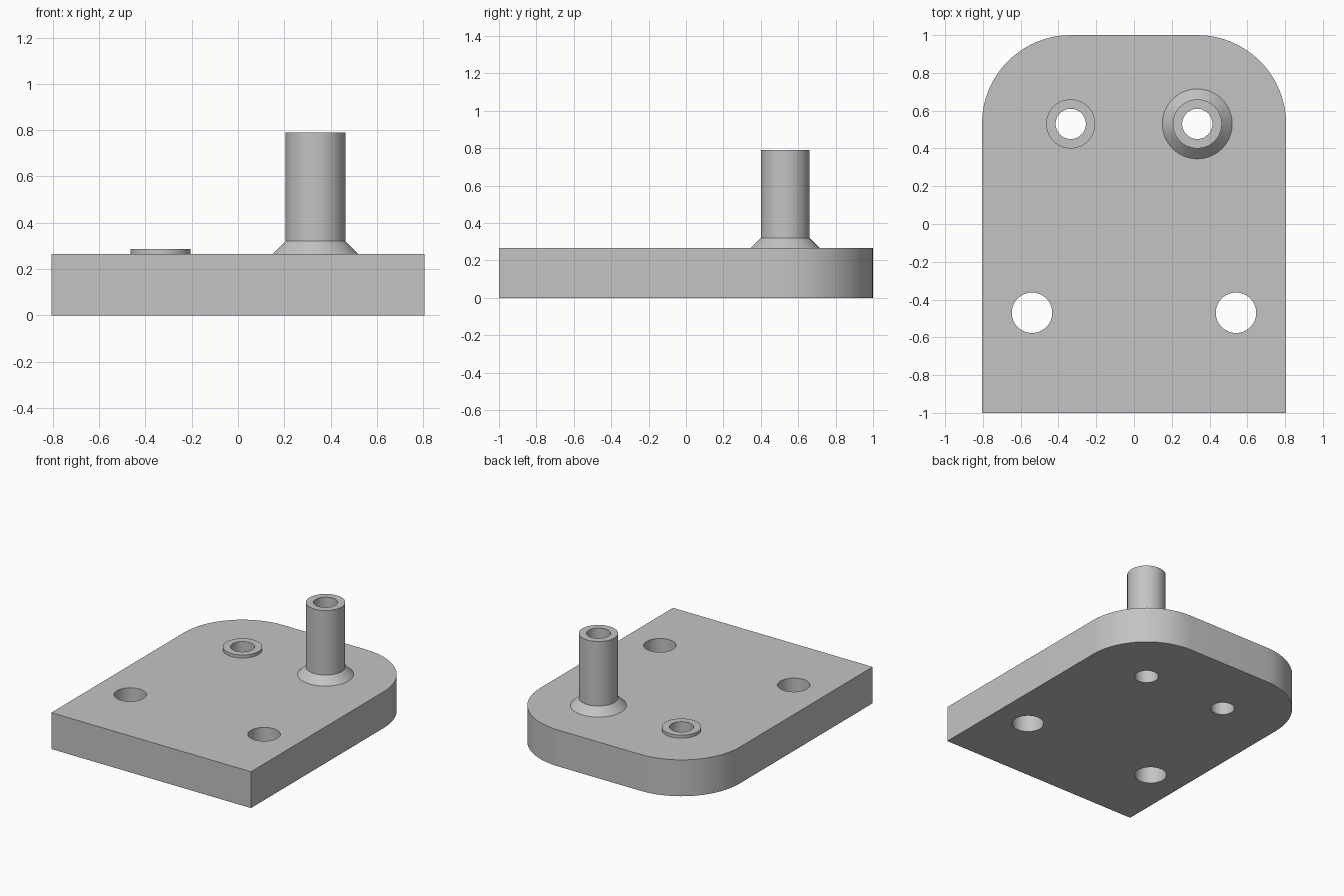
import bpy
import bmesh
from math import cos, sin, pi, radians

if "Cube" in bpy.data.objects:
    bpy.data.objects.remove(bpy.data.objects["Cube"], do_unlink=True)

HALF_X, HALF_Y, THICK = 0.805, 1.0, 0.265
CORNER = 0.47
BOSS_X, BOSS_Y = HALF_X - CORNER, HALF_Y - CORNER
BOSS_R, BORE_R, FLARE_R = 0.13, 0.08, 0.185
SCREW_X, SCREW_Y, SCREW_R = 0.54, -0.47, 0.107
SEGMENTS = 64

grey = bpy.data.materials.new("light_grey")
grey.use_nodes = True
colour = (0.55, 0.55, 0.55, 1)
grey.diffuse_color = colour
grey.node_tree.nodes["Principled BSDF"].inputs["Base Color"].default_value = colour


def new_object(name, bm):
    bmesh.ops.recalc_face_normals(bm, faces=bm.faces)
    mesh = bpy.data.meshes.new(name)
    bm.to_mesh(mesh)
    bm.free()
    mesh.materials.append(grey)
    obj = bpy.data.objects.new(name, mesh)
    bpy.context.collection.objects.link(obj)
    return obj


def turned(name, x, y, profile):
    """Solid of revolution from (radius, height) pairs."""
    bm = bmesh.new()
    rings = [[bm.verts.new((x + r * cos(2 * pi * i / SEGMENTS),
                            y + r * sin(2 * pi * i / SEGMENTS), z))
              for i in range(SEGMENTS)] for r, z in profile]
    for low, high in zip(rings, rings[1:]):
        for i in range(SEGMENTS):
            j = (i + 1) % SEGMENTS
            bm.faces.new((low[i], low[j], high[j], high[i]))
    bm.faces.new(rings[0])
    bm.faces.new(rings[-1])
    return new_object(name, bm)


def combine(target, tool, operation):
    """Apply a boolean and discard the tool object."""
    mod = target.modifiers.new(tool.name, 'BOOLEAN')
    mod.operation = operation
    mod.solver = 'EXACT'
    mod.object = tool
    tool.hide_render = True
    bpy.context.view_layer.objects.active = target
    bpy.ops.object.modifier_apply(modifier=mod.name)
    bpy.data.objects.remove(tool, do_unlink=True)


# Base plate: square front corners, rounded back corners
outline = [(-HALF_X, -HALF_Y), (HALF_X, -HALF_Y)]
steps = SEGMENTS // 4
for side, start in ((1, 0), (-1, pi / 2)):
    for i in range(steps + 1):
        a = start + i / steps * pi / 2
        outline.append((side * BOSS_X + CORNER * cos(a), BOSS_Y + CORNER * sin(a)))
bm = bmesh.new()
base = bm.faces.new([bm.verts.new((x, y, 0)) for x, y in outline])
top = bmesh.ops.extrude_face_region(bm, geom=[base])["geom"]
bmesh.ops.translate(bm, vec=(0, 0, THICK),
                    verts=[v for v in top if isinstance(v, bmesh.types.BMVert)])
plate = new_object("mounting_plate", bm)

# Tall post with flared foot, and low raised collar, rooted in the plate
sunk = THICK / 2
tall_post = turned("tall_post", BOSS_X, BOSS_Y,
                   [(FLARE_R, sunk), (FLARE_R, THICK), (BOSS_R, 0.32), (BOSS_R, 0.79)])
low_collar = turned("low_collar", -BOSS_X, BOSS_Y, [(BOSS_R, sunk), (BOSS_R, 0.287)])
for part in (tall_post, low_collar):
    combine(plate, part, 'UNION')

# Through holes, mirrored left and right
for side in (-1, 1):
    for name, x, y, r in (("bore", BOSS_X, BOSS_Y, BORE_R),
                          ("screw_hole", SCREW_X, SCREW_Y, SCREW_R)):
        cutter = turned(name + "_cutter", side * x, y, [(r, -0.1), (r, 1)])
        combine(plate, cutter, 'DIFFERENCE')

# Smooth round walls, crisp edges
bpy.ops.object.select_all(action='DESELECT')
plate.select_set(True)
bpy.context.view_layer.objects.active = plate
bpy.ops.object.shade_smooth_by_angle(angle=radians(30))
